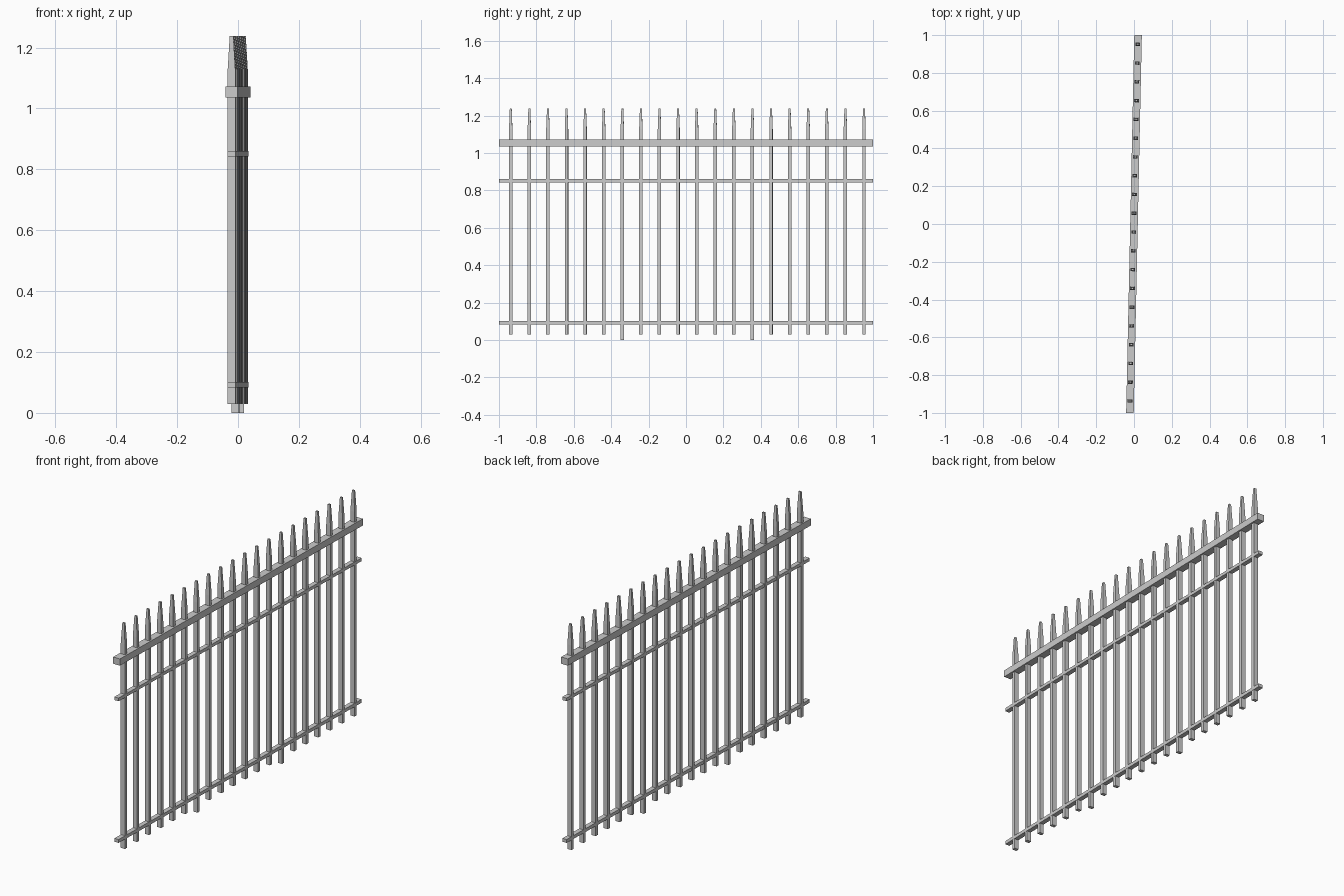
import bpy, bmesh
from math import atan
from mathutils import Matrix

if "Cube" in bpy.data.objects:
    bpy.data.objects.remove(bpy.data.objects["Cube"])

SLOPE = 0.0215                      # the fence line runs slightly off the y axis
TURN = Matrix.Rotation(-atan(SLOPE), 4, 'Z')


def loft(name, sections, loc):
    """Closed rectangular bar through (z, width_x, width_y) sections."""
    bm = bmesh.new()
    rings = []
    for z, wx, wy in sections:
        rings.append([bm.verts.new((sx * wx / 2, sy * wy / 2, z))
                      for sx, sy in ((-1, -1), (1, -1), (1, 1), (-1, 1))])
    for a, b in zip(rings, rings[1:]):
        for i in range(4):
            j = (i + 1) % 4
            bm.faces.new((a[i], a[j], b[j], b[i]))
    bm.faces.new(rings[0][::-1])
    bm.faces.new(rings[-1])
    mesh = bpy.data.meshes.new(name)
    bm.to_mesh(mesh)
    bm.free()
    ob = bpy.data.objects.new(name, mesh)
    ob.matrix_world = Matrix.Translation(loc) @ TURN
    bpy.context.collection.objects.link(ob)
    return ob


# Horizontal rails: name, bottom z, top z, depth
for name, z0, z1, depth in (("top_rail", 1.036, 1.072, 0.040),
                            ("middle_rail", 0.843, 0.860, 0.025),
                            ("bottom_rail", 0.083, 0.101, 0.025)):
    loft(name, [(z0, depth, 2.0), (z1, depth, 2.0)], (0, 0, 0))

# Pickets with tapered spikes; two of them reach the ground as feet
for i in range(20):
    y = -0.937 + i * 0.0994
    foot = i in (6, 13)
    loft("foot_picket" if foot else "picket",
         [(0.0 if foot else 0.03, 0.025, 0.018),
          (1.128, 0.025, 0.018),
          (1.238, 0.012, 0.010)],
         (SLOPE * y - 0.001, y, 0))
